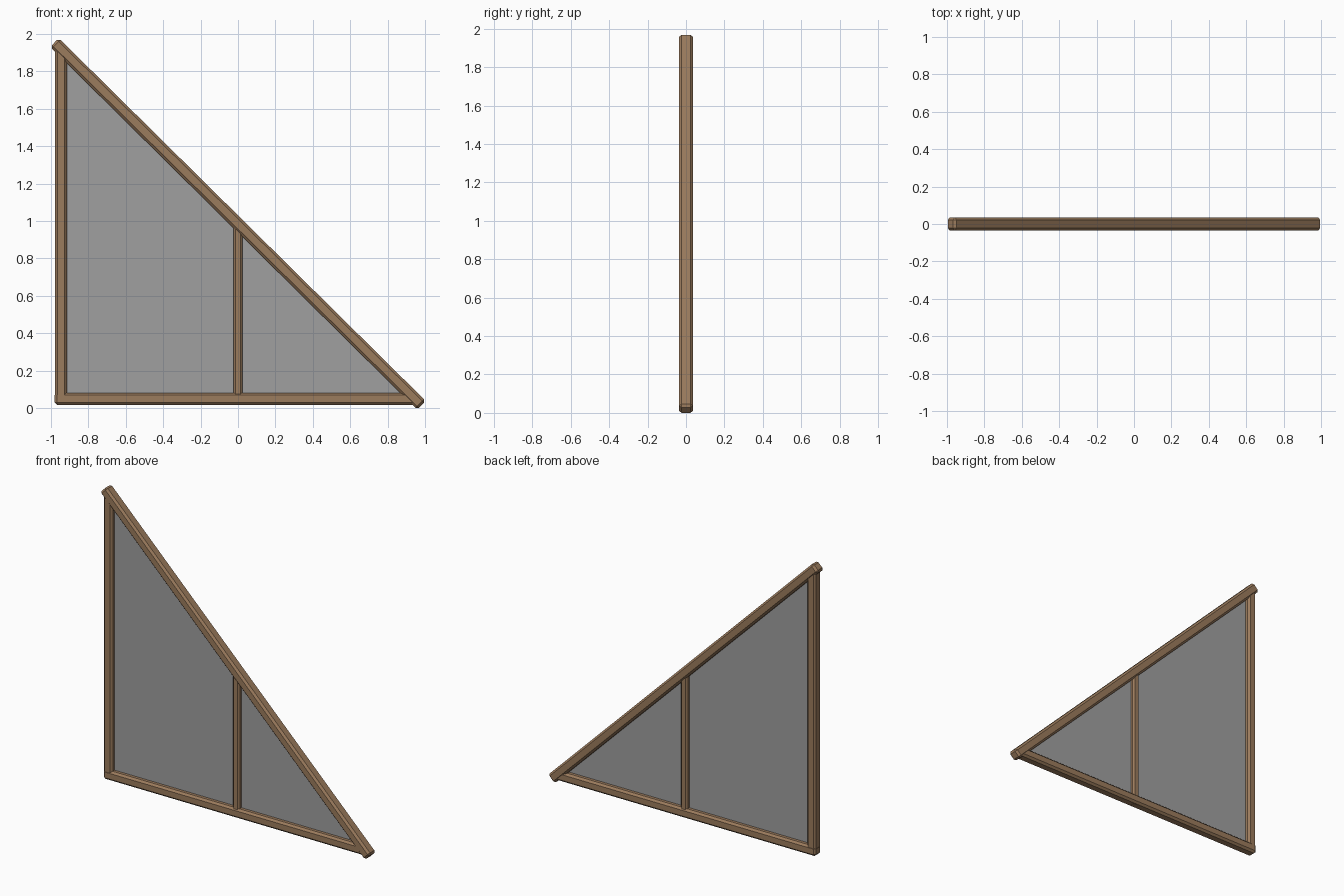
import bpy
import bmesh
from mathutils import Vector, Matrix

if "Cube" in bpy.data.objects:
    bpy.data.objects.remove(bpy.data.objects["Cube"])


def material(name, color):
    mat = bpy.data.materials.new(name)
    mat.diffuse_color = color
    mat.use_nodes = True
    mat.node_tree.nodes["Principled BSDF"].inputs["Base Color"].default_value = mat.diffuse_color
    return mat


wood = material("wood", (0.33, 0.20, 0.11, 1.0))
glass = material("grey_glass", (0.35, 0.35, 0.35, 0.6))


def add_object(name, bm, mat):
    mesh = bpy.data.meshes.new(name)
    bm.to_mesh(mesh)
    bm.free()
    mesh.materials.append(mat)
    obj = bpy.data.objects.new(name, mesh)
    bpy.context.collection.objects.link(obj)
    return obj


def beam(name, start, end, width, depth, chamfer=0.013):
    """Chamfered timber running from start to end, both given as (x, z)."""
    a = Vector((start[0], 0, start[1]))
    b = Vector((end[0], 0, end[1]))
    along = (b - a).normalized()
    back = Vector((0, 1, 0))
    side = back.cross(along)
    bm = bmesh.new()
    bmesh.ops.create_cube(bm, size=1)
    bmesh.ops.scale(bm, vec=(width, depth, (b - a).length), verts=bm.verts)
    bmesh.ops.bevel(bm, geom=bm.edges[:], offset=chamfer, segments=1,
                    affect='EDGES')
    turn = Matrix((side, back, along)).transposed().to_4x4()
    bm.transform(Matrix.Translation((a + b) / 2) @ turn)
    return add_object(name, bm, wood)


# Triangular timber frame
beam("left_post", (-0.947, 0.02), (-0.947, 1.93), 0.064, 0.064)
beam("bottom_rail", (-0.98, 0.049), (0.97, 0.049), 0.064, 0.067)
beam("sloping_rail", (-0.981, 1.954), (0.981, 0.014), 0.065, 0.071)

# Thinner upright in the middle
beam("middle_post", (0.0, 0.016), (0.0, 0.975), 0.050, 0.054, 0.011)

# Thin pane filling the frame
bm = bmesh.new()
corners = [(-0.95, 0.05), (0.93, 0.05), (-0.95, 1.92)]
bm.faces.new([bm.verts.new((x, 0, z)) for x, z in corners])
add_object("window_pane", bm, glass)
